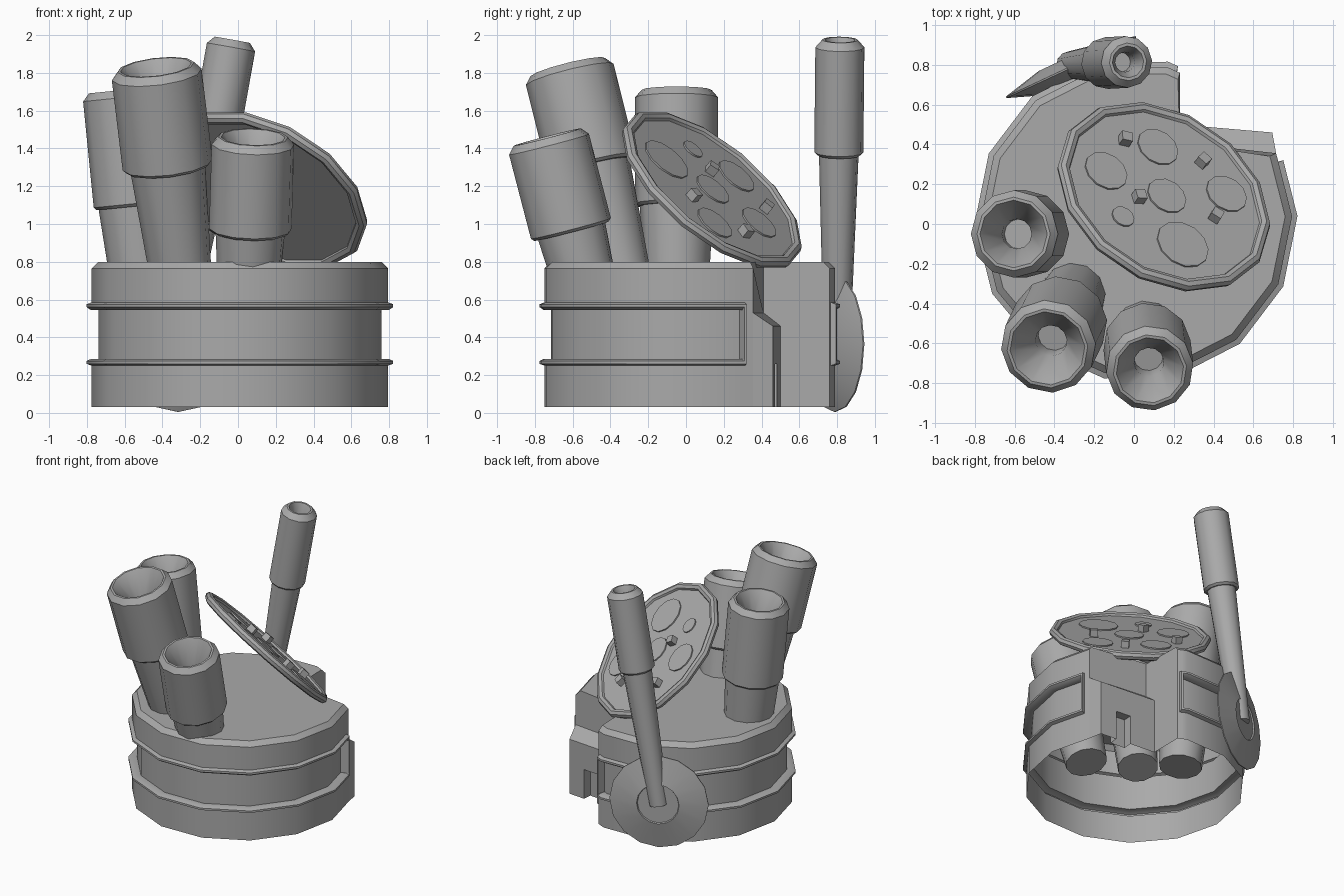
import bpy, bmesh, math
from mathutils import Vector, Matrix

if "Cube" in bpy.data.objects:
    bpy.data.objects.remove(bpy.data.objects["Cube"])

grey = bpy.data.materials.new("plain grey")
grey.diffuse_color = (0.4, 0.4, 0.4, 1)
grey.use_nodes = True
grey.node_tree.nodes["Principled BSDF"].inputs["Base Color"].default_value = grey.diffuse_color


def finish(name, bm, smooth=35):
    bmesh.ops.remove_doubles(bm, verts=bm.verts, dist=0.0005)
    bmesh.ops.recalc_face_normals(bm, faces=bm.faces)
    mesh = bpy.data.meshes.new(name)
    bm.to_mesh(mesh)
    bm.free()
    ob = bpy.data.objects.new(name, mesh)
    bpy.context.collection.objects.link(ob)
    mesh.materials.append(grey)
    if smooth:
        bpy.ops.object.select_all(action='DESELECT')
        ob.select_set(True)
        bpy.context.view_layer.objects.active = ob
        bpy.ops.object.shade_smooth_by_angle(angle=math.radians(smooth))
    return ob


def lathe(name, profile, sides, origin, axis, closed=False):
    """Revolve (radius, height) points about an axis; open ends are capped."""
    bm = bmesh.new()
    m = Matrix.Translation(origin) @ Vector(axis).to_track_quat('Z', 'Y').to_matrix().to_4x4()
    rings = [[bm.verts.new(m @ Vector((r * math.cos(math.tau * i / sides),
                                       r * math.sin(math.tau * i / sides), h)))
              for i in range(sides)] for r, h in profile]
    pairs = list(zip(rings, rings[1:])) + ([(rings[-1], rings[0])] if closed else [])
    for a, b in pairs:
        for i in range(sides):
            j = (i + 1) % sides
            bm.faces.new((a[i], a[j], b[j], b[i]))
    if not closed:
        bm.faces.new(rings[0])
        bm.faces.new(rings[-1])
    return finish(name, bm)


# Drum: 14-sided open shell with a cut-away back corner
CX, CY, SIDES, TURN, R = 0.01, 0.02, 14, 1.4, 0.785
STEP = 360 / SIDES
RECESS = [(R, .03), (R, .25), (.812, .26), (.812, .275), (.79, .285), (.75, .286), (.75, .544),
          (.79, .545), (.812, .56), (.812, .575), (R, .585), (R, .765), (.75, .8)]
FLUSH = [(min(R, r) if z > .7 else R, z) for r, z in RECESS]
POST = [(.812 if .255 < z < .58 else r, z) for r, z in RECESS]


def drum_point(r, deg, z):
    half = STEP / 2
    k = math.cos(math.radians(half)) / math.cos(math.radians((deg - TURN) % STEP - half))
    a = math.radians(deg)
    return Vector((CX + r * k * math.cos(a), CY + r * k * math.sin(a), z))


columns = [(73.4, FLUSH), (74.5, FLUSH), (74.7, POST), (75.6, POST), (75.8, RECESS)]
columns += [(TURN + STEP * i, RECESS) for i in range(3, 15)]
columns += [(381.0, RECESS), (381.2, POST), (382.1, POST), (382.3, FLUSH), (385.5, FLUSH)]
bm = bmesh.new()
grid = [[bm.verts.new(drum_point(r, a, z)) for r, z in prof] for a, prof in columns]
for a, b in zip(grid, grid[1:]):
    for i in range(len(RECESS) - 1):
        bm.faces.new((a[i], b[i], b[i + 1], a[i + 1]))
corner = bm.verts.new((.23, .41, .8))
bm.faces.new([c[-1] for c in grid] + [corner])
finish("drum", bm)

# Cut-away walls: side wall, stepped back wall and its doorway
bm = bmesh.new()


def face(*pts):
    bm.faces.new([bm.verts.new(p) for p in pts])


A, B = columns[0][0], columns[-1][0]
UP, LOW, END = (.23, .41), (.23, .50), (.695, .46)
face(drum_point(R, A, .03), drum_point(R, A, .765), drum_point(.75, A, .8),
     (*UP, .8), (*UP, .53), (*LOW, .46), (*LOW, .03))
face(drum_point(R, B, .53), drum_point(R, B, .765), drum_point(.75, B, .8), (*UP, .8), (*UP, .53))
face(drum_point(R, B, .53), (*UP, .53), (*LOW, .46), (*END, .46))
face(drum_point(R, B, .03), drum_point(R, B, .53), (*END, .46), (*END, .03))


def wall(t, z, depth=0):
    p = Vector((*END, z)).lerp(Vector((*LOW, z)), t)
    return p - Vector((.08, 1, 0)) * depth


D0, D1, DZ, DD = .29, .55, .26, .07
for t0, t1, z0 in ((0, D0, .03), (D0, D1, DZ), (D1, 1, .03)):
    face(wall(t0, z0), wall(t1, z0), wall(t1, .46), wall(t0, .46))
face(wall(D0, .03, DD), wall(D1, .03, DD), wall(D1, DZ, DD), wall(D0, DZ, DD))
face(wall(D0, DZ), wall(D1, DZ), wall(D1, DZ, DD), wall(D0, DZ, DD))
for t in (D0, D1):
    face(wall(t, .03), wall(t, DZ), wall(t, DZ, DD), wall(t, .03, DD))
finish("cutaway_walls", bm, 0)


# Tubes: tapered shaft, wide sleeve, chamfered rim and funnel mouth
def tube(name, top, axis, r, sleeve, total, r_neck, r_base, hole, funnel):
    prof = [(r_base, -total), (r_neck, -sleeve), (r - .015, -sleeve), (r, -sleeve + .015),
            (r, -.04), (r - .035, 0), (r - .05, 0), (hole, -funnel), (hole, -funnel - .12)]
    lathe(name, prof, 12, top, axis)


tube("left_tube", (-.605, -.05, 1.71), (-.10, 0, 1), .22, .62, 1.3, .195, .155, .075, .16)
tube("tall_tube", (-.435, -.625, 1.83), (-.12, -.25, 1), .24, .55, 1.45, .20, .145, .08, .16)
tube("front_tube", (.08, -.735, 1.46), (.03, -.26, 1), .22, .515, 1.05, .185, .15, .075, .16)

# Lever with its pivot wheel
tube("lever", (-.03, .815, 1.975), (.18, .01, 1), .13, .62, 1.65, .105, .07, .05, .09)
lathe("pivot_wheel", [(.20, -.06), (.36, 0), (.36, .008), (.155, .055), (.15, .045)],
      16, (-.315, .785, .365), (-.42, .9, 0))

# Tilted round tray with a rolled rim
N = Vector((.40, .584, .706)).normalized()
C = Vector((.15, .137, 1.18))
lathe("tray", [(.54, -.012), (.54, .008)], 14, C, N)
lathe("tray_rim", [(.55 + .032 * math.cos(math.tau * i / 8), .032 * math.sin(math.tau * i / 8))
                   for i in range(8)], 14, C, N, closed=True)


def on_tray(x, y, lift):
    z = C.z - (N.x * (x - C.x) + N.y * (y - C.y)) / N.z
    return Vector((x, y, z)) + N * lift


# Round slices and small cubes on the tray
for x, y, r in ((-.145, .26, .115), (.115, .38, .11), (.46, .145, .11), (.16, .135, .105),
                (.24, -.11, .14), (-.06, .03, .06)):
    lathe("slice", [(r, 0), (r, .009)], 12, on_tray(x, y, .008), N)
for i, (x, y) in enumerate(((-.055, .41), (.335, .30), (.015, .12), (.40, .025))):
    bm = bmesh.new()
    turn = N.to_track_quat('Z', 'Y').to_matrix().to_4x4() @ Matrix.Rotation(.5 + i * .9, 4, 'Z')
    bmesh.ops.create_cube(bm, size=.055, matrix=Matrix.Translation(on_tray(x, y, .03)) @ turn)
    finish("cube", bm, 0)
